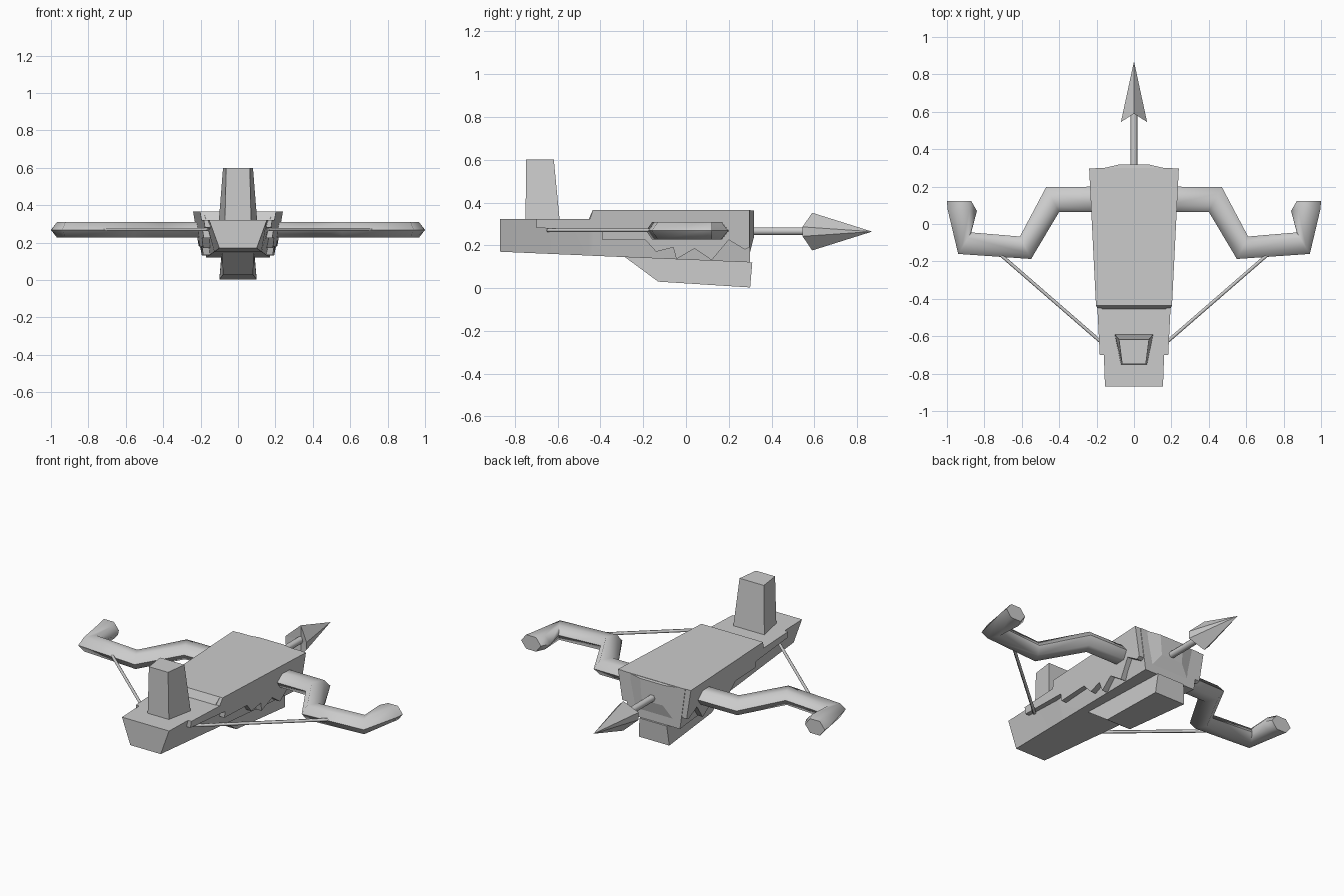
import bpy, bmesh, math
from mathutils import Vector

if "Cube" in bpy.data.objects:
    bpy.data.objects.remove(bpy.data.objects["Cube"])


def finish(name, bm, mirror=False, smooth=0):
    bmesh.ops.recalc_face_normals(bm, faces=bm.faces)
    me = bpy.data.meshes.new(name)
    bm.to_mesh(me)
    bm.free()
    ob = bpy.data.objects.new(name, me)
    bpy.context.collection.objects.link(ob)
    if mirror:
        ob.modifiers.new("Mirror", 'MIRROR')
    if smooth:
        bpy.ops.object.select_all(action='DESELECT')
        bpy.context.view_layer.objects.active = ob
        ob.select_set(True)
        bpy.ops.object.shade_smooth_by_angle(angle=math.radians(smooth))
    return ob


def loft(name, sections, **kw):
    """Skin a list of equal-length rings and cap both ends."""
    bm = bmesh.new()
    rings = [[bm.verts.new(p) for p in s] for s in sections]
    n = len(rings[0])
    for a, b in zip(rings, rings[1:]):
        for i in range(n):
            j = (i + 1) % n
            bm.faces.new((a[i], a[j], b[j], b[i]))
    bm.faces.new(rings[0])
    bm.faces.new(rings[-1])
    return finish(name, bm, **kw)


def trapezoid(y, top_w, top_z, bot_w, bot_z):
    return [(-top_w, y, top_z), (top_w, y, top_z), (bot_w, y, bot_z), (-bot_w, y, bot_z)]


def rod(name, start, end, r, sides, **kw):
    start, end = Vector(start), Vector(end)
    d = (end - start).normalized()
    u = d.cross(Vector((0, 0, 1))).normalized()
    v = d.cross(u)
    turn = [2 * math.pi * i / sides for i in range(sides)]
    return loft(name, [[p + r * (math.cos(t) * u + math.sin(t) * v) for t in turn]
                       for p in (start, end)], **kw)


# Stock: tapered beam with a raised cover over its forward part
loft("stock", [
    trapezoid(-0.87, 0.155, 0.322, 0.10, 0.170),
    trapezoid(-0.455, 0.170, 0.322, 0.125, 0.152),
    trapezoid(-0.435, 0.185, 0.366, 0.127, 0.151),
    trapezoid(0.30, 0.205, 0.366, 0.17, 0.120)], smooth=30)

# Muzzle block around the bolt
loft("muzzle_block", [
    trapezoid(0.29, 0.20, 0.365, 0.15, 0.13),
    trapezoid(0.318, 0.08, 0.362, 0.07, 0.24)])

# Side plates with a jagged lower edge
profile = [(-0.70, 0.322), (-0.45, 0.322), (-0.435, 0.366), (0.297, 0.366), (0.297, 0.19),
           (0.275, 0.18), (0.20, 0.225), (0.12, 0.13), (0.04, 0.185), (-0.045, 0.135),
           (-0.06, 0.19), (-0.14, 0.17), (-0.19, 0.225), (-0.39, 0.225), (-0.39, 0.265),
           (-0.70, 0.282)]


def plate_x(y, z):
    return 0.19 + 0.05 * (y + 0.7) - 0.16 * (0.366 - z)


loft("side_plate", [[(plate_x(y, z) - t, y, z) for y, z in profile] for t in (0.05, 0)],
     mirror=True)

# Magazine box under the stock
bm = bmesh.new()
keel = [(-0.29, 0.148, 0.085), (-0.13, 0.03, 0.08), (0.30, 0.003, 0.10), (0.31, 0.12, 0.09)]
sides = [[bm.verts.new((s * w, y, z)) for y, z, w in keel] for s in (-1, 1)]
for i in range(4):
    j = (i + 1) % 4
    bm.faces.new((sides[0][i], sides[0][j], sides[1][j], sides[1][i]))
for s in sides:
    bm.faces.new(s)
finish("magazine", bm)

# Upright grip on the rear of the stock
loft("grip", [
    [(-0.07, -0.75, 0.31), (0.07, -0.75, 0.31), (0.103, -0.59, 0.31), (-0.103, -0.59, 0.31)],
    [(-0.063, -0.748, 0.60), (0.063, -0.748, 0.60), (0.08, -0.618, 0.60), (-0.08, -0.618, 0.60)]],
    smooth=30)

# Bow limbs: hexagonal tube following pairs of edge points
edges = [((0.17, 0.065), (0.17, 0.20)), ((0.40, 0.065), (0.47, 0.197)),
         ((0.55, -0.187), (0.61, -0.067)), ((0.94, -0.16), (0.87, -0.045)),
         ((0.997, 0.08), (0.84, 0.07)), ((1.0, 0.122), (0.87, 0.122))]
ring = [(0, 0), (0.25, 1), (0.75, 1), (1, 0), (0.75, -1), (0.25, -1)]
loft("bow_limb", [[(a[0] + (b[0] - a[0]) * t, a[1] + (b[1] - a[1]) * t, 0.268 + 0.042 * h)
                   for t, h in ring] for a, b in edges], mirror=True, smooth=65)

# Bow strings
rod("bow_string", (0.73, -0.15, 0.27), (0.16, -0.645, 0.27), 0.009, 6, mirror=True, smooth=65)

# Bolt shaft and barbed head
rod("bolt_shaft", (0, 0.28, 0.266), (0, 0.61, 0.266), 0.02, 6, smooth=65)
bm = bmesh.new()
tip = bm.verts.new((0, 0.87, 0.264))
hub = bm.verts.new((0, 0.595, 0.264))
rim = [bm.verts.new(p) for p in [
    (0, 0.59, 0.352), (0.07, 0.545, 0.286), (0.07, 0.545, 0.242),
    (0, 0.59, 0.176), (-0.07, 0.545, 0.242), (-0.07, 0.545, 0.286)]]
for i in range(6):
    a, b = rim[i], rim[(i + 1) % 6]
    bm.faces.new((a, b, tip))
    bm.faces.new((b, a, hub))
finish("bolt_head", bm)
